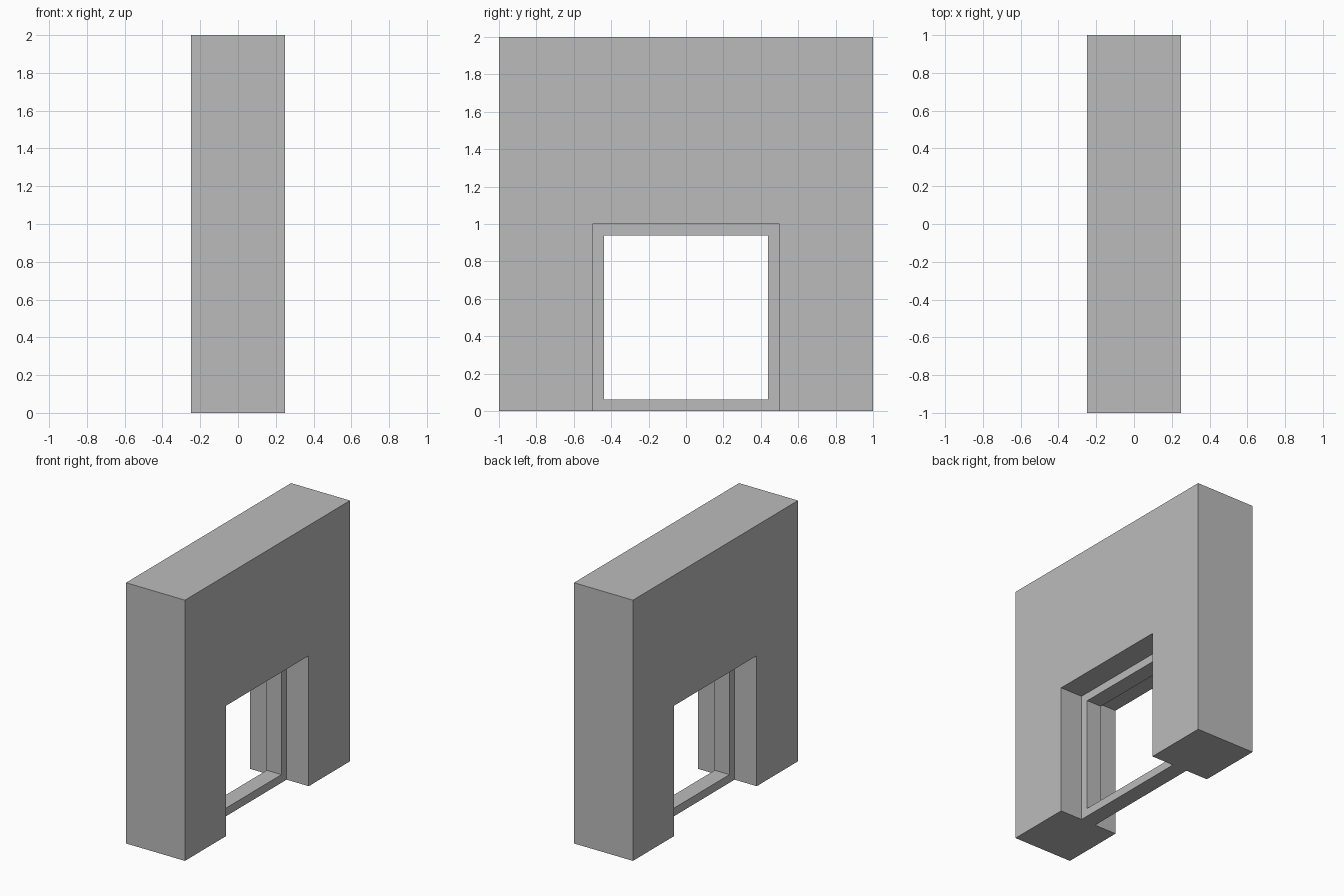
import bpy
import bmesh

if "Cube" in bpy.data.objects:
    bpy.data.objects.remove(bpy.data.objects["Cube"])

# One plain grey for the whole model
grey = bpy.data.materials.new("plain grey")
grey.diffuse_color = (0.5, 0.5, 0.5, 1)
grey.use_nodes = True
grey.node_tree.nodes["Principled BSDF"].inputs["Base Color"].default_value = grey.diffuse_color


def finish(name, bm):
    bmesh.ops.recalc_face_normals(bm, faces=bm.faces)
    mesh = bpy.data.meshes.new(name)
    bm.to_mesh(mesh)
    bm.free()
    mesh.materials.append(grey)
    obj = bpy.data.objects.new(name, mesh)
    bpy.context.collection.objects.link(obj)
    return obj


def extrude_profile(name, outline, depth):
    """Extrude a closed (y, z) outline along x, centred on x = 0."""
    bm = bmesh.new()
    face = bm.faces.new([bm.verts.new((-depth / 2, y, z)) for y, z in outline])
    result = bmesh.ops.extrude_face_region(bm, geom=[face], use_keep_orig=True)
    moved = [v for v in result["geom"] if isinstance(v, bmesh.types.BMVert)]
    bmesh.ops.translate(bm, verts=moved, vec=(depth, 0, 0))
    return finish(name, bm)


def ring_frame(name, half, height, border, depth):
    """Rectangular frame made by bridging inner and outer loops."""
    bm = bmesh.new()
    loops = []
    for x, b in ((-1, 0), (1, 0), (1, border), (-1, border)):
        h = half - b
        loops.append([bm.verts.new((x * depth / 2, y, z)) for y, z in
                      ((-h, b), (h, b), (h, height - b), (-h, height - b))])
    for a, b in zip(loops, loops[1:] + loops[:1]):
        for i in range(4):
            j = (i + 1) % 4
            bm.faces.new((a[i], a[j], b[j], b[i]))
    return finish(name, bm)


# Thick wall with a square opening at the floor
extrude_profile("wall", [(-1, 0), (-0.5, 0), (-0.5, 1), (0.5, 1),
                         (0.5, 0), (1, 0), (1, 2), (-1, 2)], 0.5)

# Thin frame set in the middle of the opening
ring_frame("opening_frame", 0.5, 1.0, 0.0625, 0.125)
